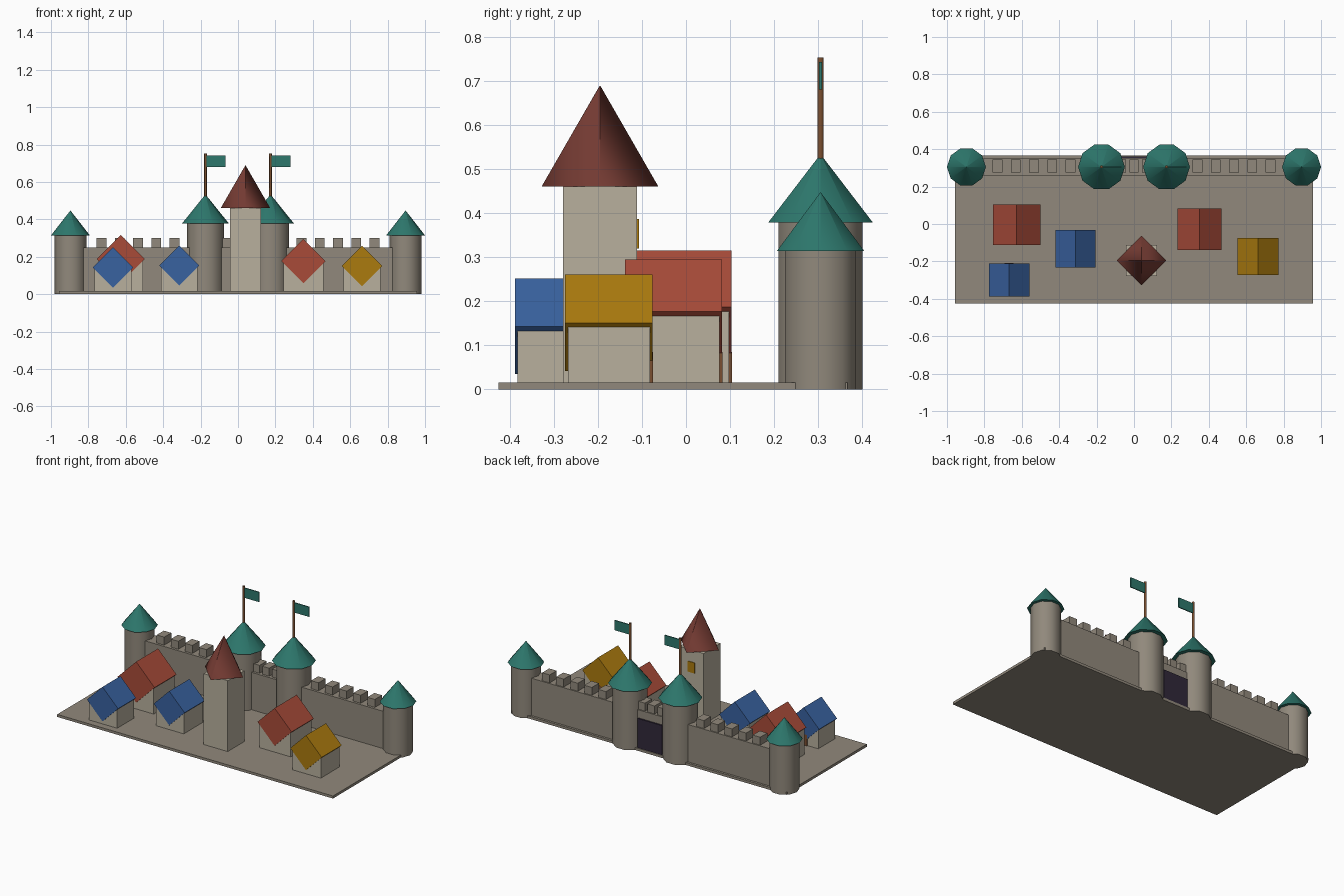
import bpy, bmesh
from math import cos, sin, pi, sqrt, radians
from mathutils import Matrix, Vector

if "Cube" in bpy.data.objects:
    bpy.data.objects.remove(bpy.data.objects["Cube"])


def material(name, hex_code):
    vals = [int(hex_code[i:i + 2], 16) / 255 for i in (0, 2, 4)]
    col = [v / 12.92 if v < 0.04 else ((v + 0.055) / 1.055) ** 2.4 for v in vals] + [1]
    mat = bpy.data.materials.new(name)
    mat.use_nodes = True
    mat.diffuse_color = col
    mat.node_tree.nodes["Principled BSDF"].inputs["Base Color"].default_value = col
    return mat


stone = material("grey stone", "91897C")
plaster = material("pale plaster", "B8B09E")
teal = material("teal", "2D776C")
red = material("brick red", "A84B39")
blue = material("slate blue", "3962A0")
gold = material("ochre", "AB7B0E")
maroon = material("maroon", "733A32")
dark = material("dark gate", "30283A")
wood = material("brown wood", "7A4F30")


def finish(name, bm, mat):
    bmesh.ops.recalc_face_normals(bm, faces=bm.faces)
    mesh = bpy.data.meshes.new(name)
    bm.to_mesh(mesh)
    bm.free()
    mesh.materials.append(mat)
    obj = bpy.data.objects.new(name, mesh)
    bpy.context.collection.objects.link(obj)
    return obj


def box(name, mat, x, y, z, tilt=0):
    """Box from (min, max) pairs, optionally tilted about its long y axis."""
    lo, hi = Vector((x[0], y[0], z[0])), Vector((x[1], y[1], z[1]))
    bm = bmesh.new()
    place = (Matrix.Translation((lo + hi) / 2) @ Matrix.Rotation(tilt, 4, "Y")
             @ Matrix.Diagonal((*(hi - lo), 1)))
    bmesh.ops.create_cube(bm, size=1, matrix=place)
    return finish(name, bm, mat)


def drum(name, mat, centre, z0, z1, r0, r1, sides=10):
    """Round-shaded tapered prism with a corner pointing along +x."""
    bm = bmesh.new()
    rings = []
    for z, r in ((z0, r0), (z1, r1)):
        rings.append([bm.verts.new((centre[0] + r * cos(2 * pi * i / sides),
                                    centre[1] + r * sin(2 * pi * i / sides), z))
                      for i in range(sides)])
    low, high = rings
    for i in range(sides):
        j = (i + 1) % sides
        bm.faces.new((low[i], low[j], high[j], high[i])).smooth = True
    bm.faces.new(low[::-1])
    bm.faces.new(high)
    return finish(name, bm, mat)


TIP = 0.001
WALL_Y = 0.305

# Ground slab
box("ground_slab", stone, (-0.956, 0.956), (-0.425, 0.366), (0, 0.016))

# Curtain wall with battlements, and gate
box("curtain_wall", stone, (-0.89, 0.89), (0.26, 0.352), (0.004, 0.25))
box("gate_door", dark, (-0.085, 0.085), (0.345, 0.361), (0.01, 0.2))
for i in range(3):
    x = 0.067 * (i - 1)
    box("gate_merlon", stone, (x - 0.024, x + 0.024), (0.275, 0.345), (0.245, 0.3))

for side, label in ((-1, "right"), (1, "left")):
    for i in range(5):
        x = side * (0.34 + 0.0975 * i)
        box(label + "_merlon", stone, (x - 0.026, x + 0.026), (0.275, 0.345), (0.245, 0.3))

    # Corner tower
    spot = (side * 0.896, WALL_Y)
    drum(label + "_corner_tower", stone, spot, 0, 0.32, 0.085, 0.085)
    drum(label + "_corner_roof", teal, spot, 0.314, 0.446, 0.104, TIP)

    # Gate tower with flag
    spot = (side * 0.174, WALL_Y)
    drum(label + "_gate_tower", stone, spot, 0, 0.385, 0.1, 0.1)
    drum(label + "_gate_roof", teal, spot, 0.378, 0.532, 0.125, TIP)
    drum(label + "_flag_pole", wood, spot, 0.5, 0.752, 0.008, 0.008, 6)
    box(label + "_flag", teal, (spot[0], spot[0] + 0.107), (WALL_Y - 0.003, WALL_Y + 0.003),
        (0.68, 0.742))

# Keep with pointed roof and rear window
KX, KY, KW = 0.04, -0.195, 0.084
box("keep", plaster, (KX - KW, KX + KW), (KY - KW, KY + KW), (0.004, 0.46))
drum("keep_roof", maroon, (KX, KY), 0.4605, 0.688, 0.132, TIP, 4)
box("keep_window", gold, (KX - 0.024, KX + 0.024), (KY + KW - 0.003, KY + KW + 0.004),
    (0.32, 0.386))


def house(name, mat, x, y, half_diag, mid_z, length):
    """Plaster block under a square beam-like roof turned on its edge."""
    half, w = length / 2, half_diag - 0.01
    side = half_diag / sqrt(2)
    back = y + half - 0.006
    box(name + "_walls", plaster, (x - w, x + w), (y - half + 0.006, back), (0.004, mid_z))
    box(name + "_roof", mat, (x - side, x + side), (y - half, y + half),
        (mid_z - side, mid_z + side), radians(45))
    box(name + "_door", wood, (x - 0.024, x + 0.024), (back - 0.002, back + 0.007), (0.016, 0.085))


# Village houses
house("large_red_house", red, -0.627, -0.005, 0.128, 0.187, 0.217)
house("small_red_house", red, 0.35, -0.028, 0.118, 0.177, 0.22)
house("front_blue_house", blue, -0.668, -0.299, 0.108, 0.143, 0.178)
house("rear_blue_house", blue, -0.314, -0.133, 0.107, 0.153, 0.2)
house("ochre_house", gold, 0.663, -0.175, 0.109, 0.151, 0.198)
